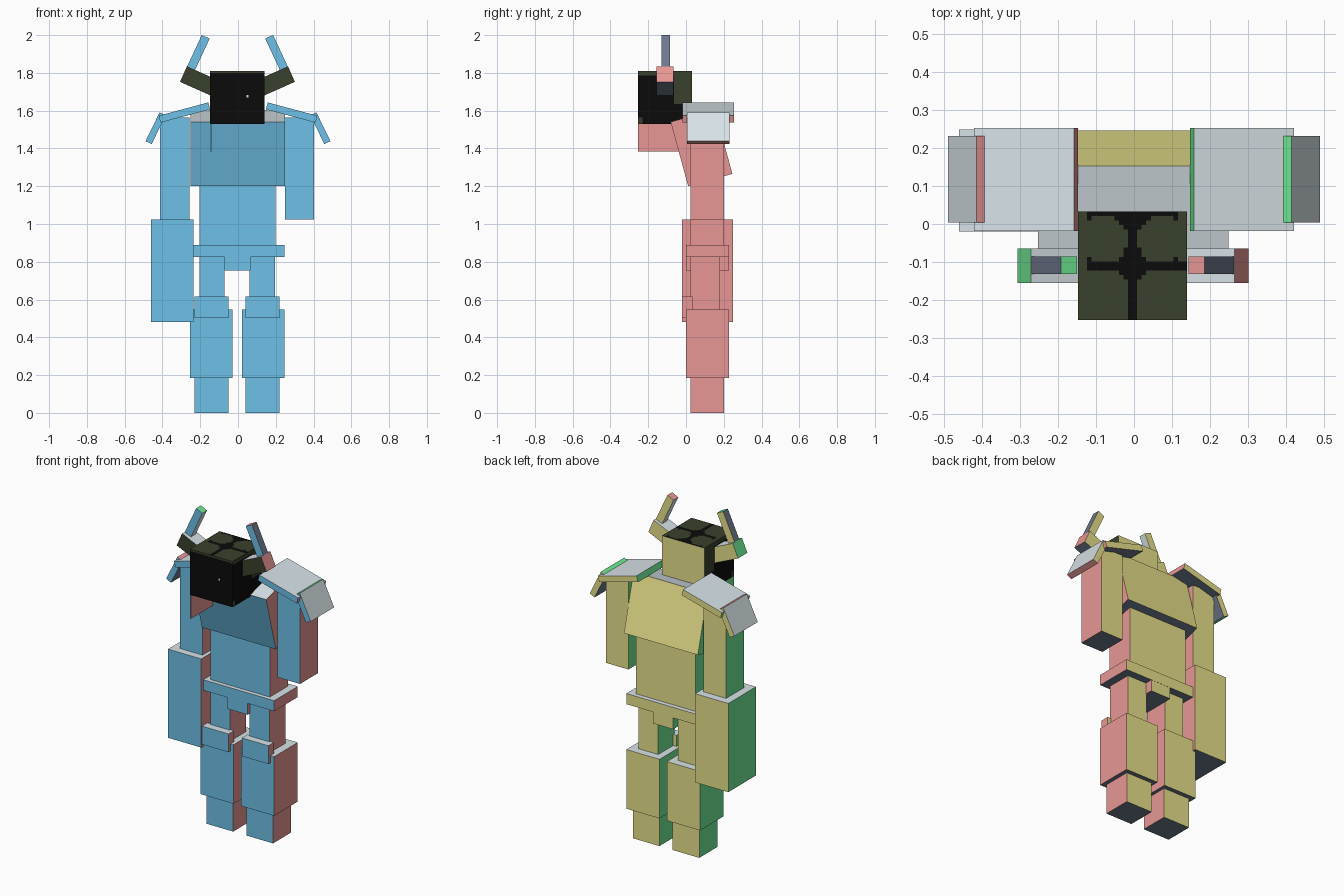
import bpy, bmesh, math
from mathutils import Matrix, Vector

if "Cube" in bpy.data.objects:
    bpy.data.objects.remove(bpy.data.objects["Cube"])


def srgb(r, g, b):
    f = lambda c: c / 12.92 if c <= 0.04045 else ((c + 0.055) / 1.055) ** 2.4
    return (f(r / 255), f(g / 255), f(b / 255), 1.0)


PALETTE = [
    ("front_blue", (123, 212, 255)),
    ("back_yellow", (255, 248, 153)),
    ("right_pink", (255, 167, 164)),
    ("left_green", (123, 255, 163)),
    ("top_pale", (236, 248, 253)),
    ("bottom_slate", (110, 120, 140)),
    ("helmet_black", (11, 11, 11)),
    ("helmet_olive", (58, 65, 44)),
]
MATS = []
for mat_name, rgb in PALETTE:
    m = bpy.data.materials.new(mat_name)
    m.diffuse_color = srgb(*rgb)
    m.use_nodes = True
    m.node_tree.nodes["Principled BSDF"].inputs["Base Color"].default_value = m.diffuse_color
    MATS.append(m)
FRONT, BACK, RIGHT, LEFT, TOP, BOTTOM, BLACK, OLIVE = range(8)


def side(n):
    """Colour slot for a face from its local direction."""
    if abs(n.x) > 0.7:
        return RIGHT if n.x > 0 else LEFT
    if abs(n.y) > 0.7:
        return BACK if n.y > 0 else FRONT
    return TOP if n.z > 0 else BOTTOM


def box(name, center, size, rot_y=0.0, rot_x=0.0, front=FRONT, cuts=0, rule=None):
    bm = bmesh.new()
    bmesh.ops.create_cube(bm, size=1.0)
    if cuts:
        bmesh.ops.subdivide_edges(bm, edges=bm.edges[:], cuts=cuts, use_grid_fill=True)
    bmesh.ops.scale(bm, vec=Vector(size), verts=bm.verts)
    bm.normal_update()
    for f in bm.faces:
        s = side(f.normal)
        f.material_index = front if s == FRONT else s
        if rule:
            f.material_index = rule(s, f.calc_center_median() + Vector(center))
    rot = Matrix.Rotation(math.radians(rot_y), 4, 'Y') @ Matrix.Rotation(math.radians(rot_x), 4, 'X')
    bm.transform(Matrix.Translation(center) @ rot)
    me = bpy.data.meshes.new(name)
    bm.to_mesh(me)
    bm.free()
    for m in MATS:
        me.materials.append(m)
    ob = bpy.data.objects.new(name, me)
    bpy.context.collection.objects.link(ob)
    return ob


def span(name, x, y, z, **kw):
    """Upright box from its ranges."""
    return box(name, [(a + b) / 2 for a, b in (x, y, z)],
               [b - a for a, b in (x, y, z)], **kw)


def helmet_paint(s, p):
    u, v = p.x + 0.004, p.y + 0.11
    if s == TOP:      # dark cross between four rounded patches
        if abs(u) < 0.016 or (abs(v) < 0.013 and u > -0.115):
            return BLACK
        if v > 0:
            r = math.hypot((abs(u) - 0.075) / 0.062, (v - 0.07) / 0.062)
            return BLACK if r > 1 and abs(u) < 0.115 else OLIVE
        corner = abs(u) < 0.045 and v > -0.045 and abs(u) - v < 0.055
        return BLACK if corner else OLIVE
    if s == FRONT:    # black face with a thin rim and one bright eye
        if abs(p.x - 0.05) < 0.006 and abs(p.z - 1.68) < 0.006:
            return TOP
        return OLIVE if p.z > 1.80 else BLACK
    if s in (RIGHT, LEFT):
        if p.z > 1.785 or (p.y > -0.06 and p.z > 1.63):
            return OLIVE
        return OLIVE if p.y < -0.235 and p.z < 1.57 else BLACK
    return s


# Head with a side flap
span("head", (-0.1475, 0.14), (-0.253, 0.033), (1.53, 1.81), cuts=23, rule=helmet_paint)
span("cheek_flap", (-0.147, -0.141), (-0.253, -0.03), (1.385, 1.535))

# Trunk
box("chest", (-0.002, 0.082, 1.403), (0.5, 0.243, 0.352), rot_x=15.3)
span("torso", (-0.205, 0.198), (0.025, 0.2), (0.85, 1.35))
span("belt", (-0.235, 0.245), (0.0, 0.228), (0.825, 0.89))
span("belt_flap", (-0.072, 0.065), (0.001, 0.227), (0.755, 0.83))

# Arms, with one large gauntlet
span("right_arm", (0.25, 0.403), (0.025, 0.2), (1.025, 1.565))
span("left_arm", (-0.412, -0.258), (0.025, 0.2), (0.95, 1.565))
span("left_gauntlet", (-0.46, -0.235), (-0.02, 0.248), (0.482, 1.025))

# Paired parts, mirrored about a slightly offset middle
MID = -0.003
for label, s in (("right", 1), ("left", -1)):
    def xr(a, b):
        return tuple(sorted((MID - 0.002 + s * a, MID - 0.002 + s * b)))

    span(label + "_thigh", xr(0.067, 0.2), (0.025, 0.18), (0.5, 0.84))
    span(label + "_knee", xr(0.045, 0.225), (-0.02, 0.035), (0.503, 0.615))
    span(label + "_shin", xr(0.025, 0.25), (0.0, 0.228), (0.185, 0.547))
    span(label + "_foot", xr(0.045, 0.225), (0.025, 0.2), (0.0, 0.19))

    # Layered shoulder plates
    box(label + "_shoulder_plate", (s * 0.284, 0.117, 1.59), (0.272, 0.272, 0.038), rot_y=s * 15)
    box(label + "_shoulder_flap", (s * 0.436, 0.118, 1.507), (0.17, 0.227, 0.036), rot_y=s * 64)

    # Bent horns
    box(label + "_horn_base", (MID + s * 0.199, -0.11, 1.755), (0.19, 0.09, 0.09),
        rot_y=-s * 24, front=OLIVE)
    box(label + "_horn_tip", (MID + s * 0.208, -0.108, 1.905), (0.19, 0.046, 0.046), rot_y=-s * 115)
